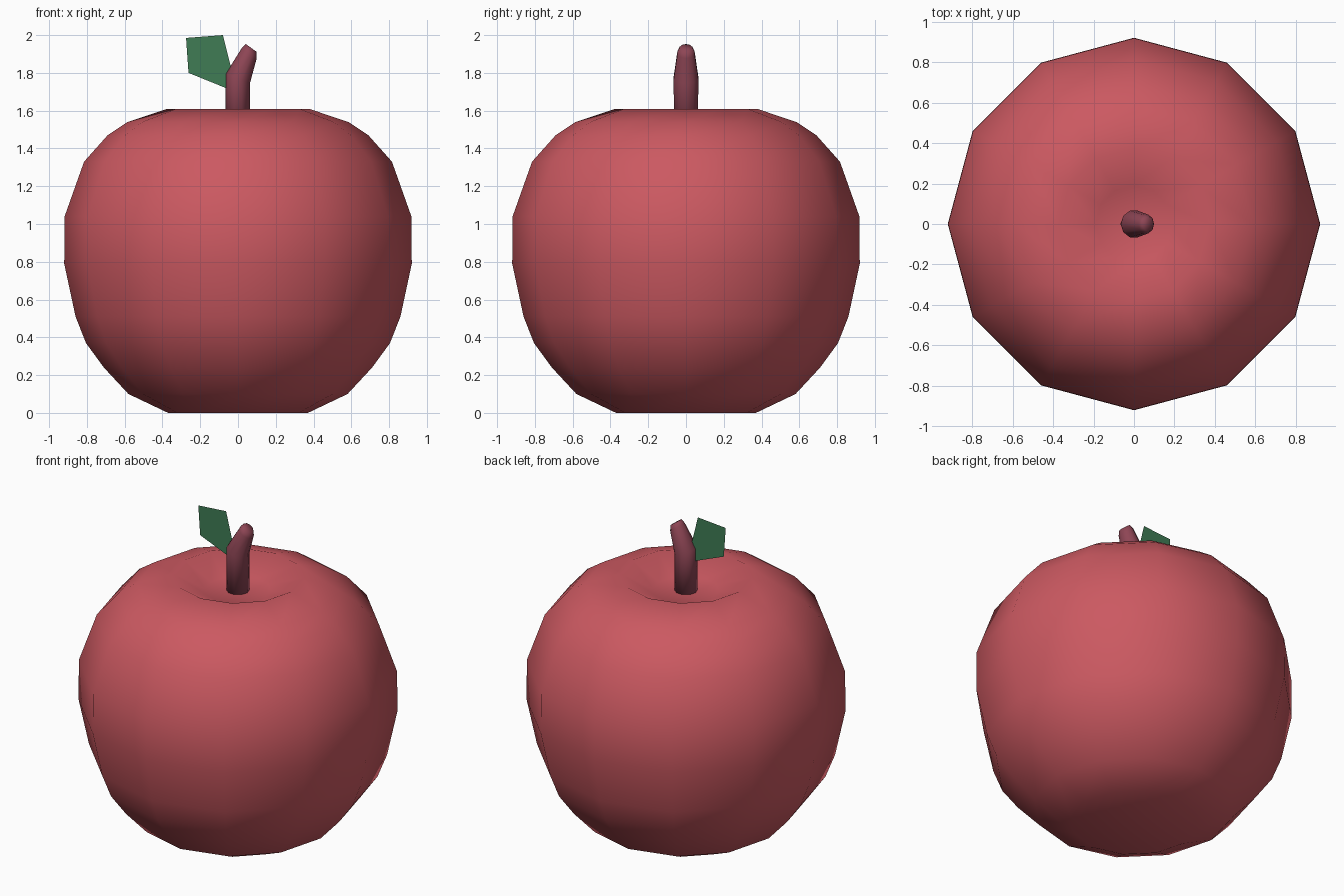
import bpy, bmesh, math
from mathutils import Vector

if "Cube" in bpy.data.objects:
    bpy.data.objects.remove(bpy.data.objects["Cube"])


def finish(bm, name, color, smooth=True):
    bmesh.ops.recalc_face_normals(bm, faces=bm.faces)
    mesh = bpy.data.meshes.new(name)
    bm.to_mesh(mesh)
    bm.free()
    mesh.polygons.foreach_set("use_smooth", [smooth] * len(mesh.polygons))
    obj = bpy.data.objects.new(name, mesh)
    bpy.context.collection.objects.link(obj)
    mat = bpy.data.materials.new(name + "_colour")
    mat.diffuse_color = (*color, 1)
    mat.use_nodes = True
    mat.node_tree.nodes["Principled BSDF"].inputs["Base Color"].default_value = mat.diffuse_color
    mesh.materials.append(mat)
    return obj


def loft(rings):
    """Skin equal-sized rings of points and close both ends with fans."""
    bm = bmesh.new()
    loops = [[bm.verts.new(p) for p in ring] for ring in rings]
    n = len(loops[0])
    for a, b in zip(loops, loops[1:]):
        for i in range(n):
            j = (i + 1) % n
            bm.faces.new((a[i], a[j], b[j], b[i]))
    for loop in (loops[0], loops[-1]):
        centre = bm.verts.new(sum((v.co for v in loop), Vector()) / n)
        for i in range(n):
            bm.faces.new((loop[i], loop[(i + 1) % n], centre))
    return bm


def ring(x, z, r, tilt=0.0, n=12):
    """Circle around (x, 0, z), leaning towards +x by tilt degrees."""
    t = math.radians(tilt)
    pts = []
    for i in range(n):
        a = 2 * math.pi * i / n
        u = r * math.cos(a)
        pts.append(Vector((x + u * math.cos(t), r * math.sin(a), z - u * math.sin(t))))
    return pts


# Apple body: twelve-sided lathe with a dimple at the top
profile = [(0.37, 0), (0.58, 0.10), (0.71, 0.24), (0.805, 0.37), (0.86, 0.51),
           (0.92, 0.79), (0.918, 1.04), (0.815, 1.33), (0.69, 1.47),
           (0.585, 1.54), (0.375, 1.61), (0.19, 1.52)]
finish(loft([ring(0, z, r) for r, z in profile]), "apple_body", (0.60, 0.10, 0.12))

# Stem: bent, tapering tube with a slightly rounded tip
stem_rings = [(0, 1.48, 0.066, 0), (-0.001, 1.77, 0.069, 22),
              (0.06, 1.905, 0.048, 36), (0.07, 1.932, 0.035, 36)]
finish(loft([ring(x, z, r, t, 10) for x, z, r, t in stem_rings]), "stem", (0.27, 0.06, 0.09))

# Leaf: one flat sheet beside the stem
bm = bmesh.new()
outline = [(-0.275, 1.985), (-0.08, 2.0), (-0.035, 1.82), (-0.04, 1.71), (-0.262, 1.80)]
bm.faces.new([bm.verts.new((x, -0.005, z)) for x, z in outline])
finish(bm, "leaf", (0.05, 0.20, 0.09), smooth=False)
